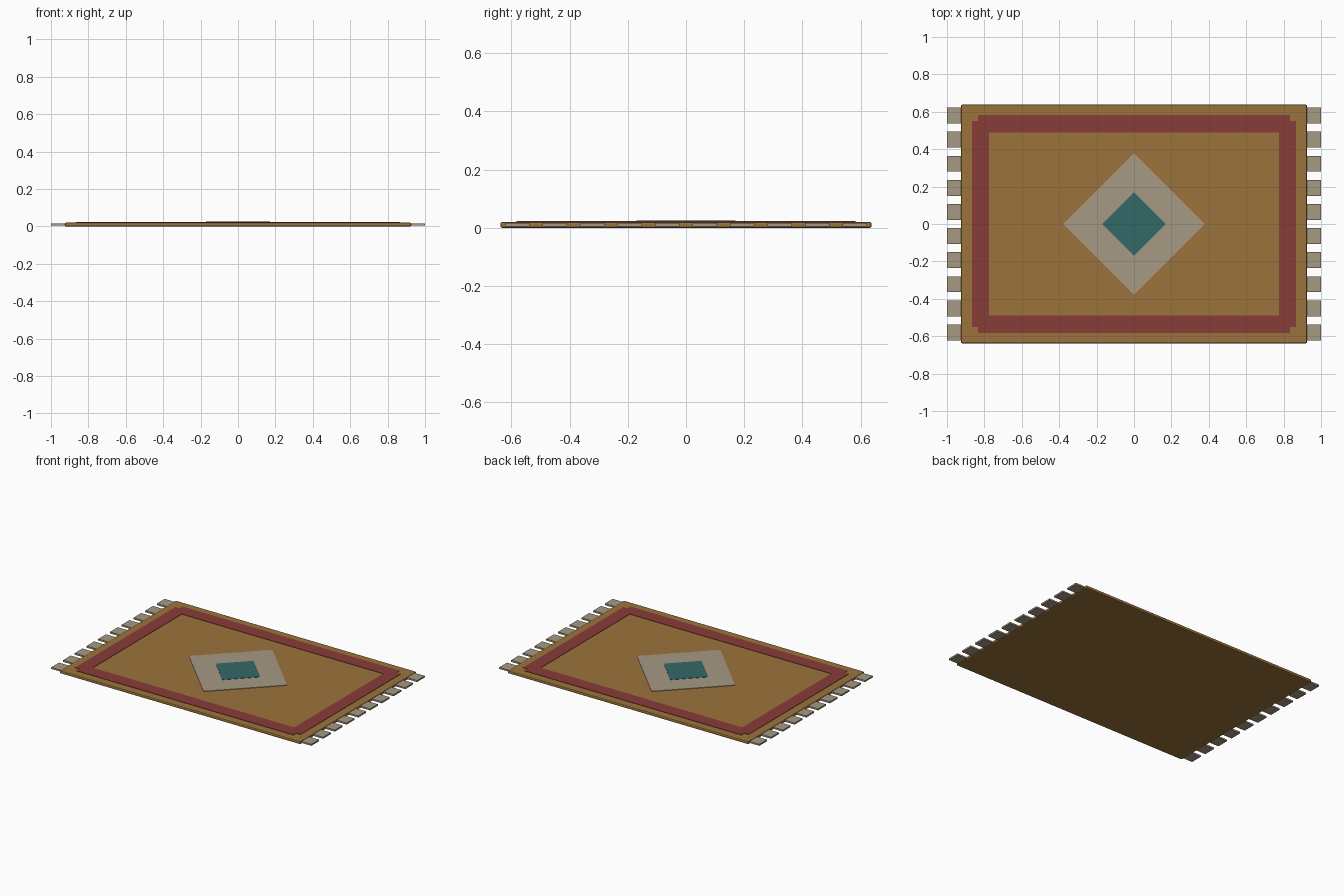
import bpy
from math import radians

if "Cube" in bpy.data.objects:
    bpy.data.objects.remove(bpy.data.objects["Cube"])


def material(name, rgb):
    m = bpy.data.materials.new(name)
    m.diffuse_color = (*rgb, 1)
    m.use_nodes = True
    m.node_tree.nodes["Principled BSDF"].inputs["Base Color"].default_value = m.diffuse_color
    return m


GOLD = material("gold_wool", (0.33, 0.175, 0.045))
RED = material("red_wool", (0.25, 0.045, 0.039))
CREAM = material("cream_wool", (0.38, 0.32, 0.23))
TEAL = material("teal_wool", (0.034, 0.14, 0.14))


def slab(name, x, y, z0, z1, w, d, mat, turn=0, bevel=0):
    """Box of size w by d between heights z0 and z1."""
    bpy.ops.mesh.primitive_cube_add(size=1, location=(x, y, (z0 + z1) / 2),
                                    rotation=(0, 0, radians(turn)))
    o = bpy.context.object
    o.name = name
    o.scale = (w, d, z1 - z0)
    bpy.ops.object.transform_apply(location=False, rotation=False, scale=True)
    o.data.materials.append(mat)
    if bevel:
        b = o.modifiers.new("soft_edge", "BEVEL")
        b.width = bevel
        b.segments = 2
    return o


# Woven body
slab("rug_body", 0, 0, 0, 0.02, 1.85, 1.276, GOLD, bevel=0.006)

# Border strips, the corners stay notched
for s, side in ((-1, "left"), (1, "right")):
    slab(f"border_{side}", s * 0.821, 0, 0.016, 0.0225, 0.092, 1.10, RED)
for s, side in ((-1, "front"), (1, "back")):
    slab(f"border_{side}", 0, s * 0.536, 0.016, 0.0225, 1.668, 0.094, RED)

# Central medallion: two stacked diamonds
R2 = 2 ** 0.5
slab("medallion_outer", 0, 0, 0.016, 0.0235, 0.377 * R2, 0.377 * R2, CREAM, turn=45)
slab("medallion_inner", 0, 0, 0.018, 0.0255, 0.171 * R2, 0.171 * R2, TEAL, turn=45)

# Fringe tassels on both short ends
for s, side in ((-1, "left"), (1, "right")):
    for i in range(10):
        slab(f"tassel_{side}_{i + 1}", s * 0.96, -0.58 + i * 1.16 / 9,
             0.005, 0.016, 0.08, 0.085, CREAM)
